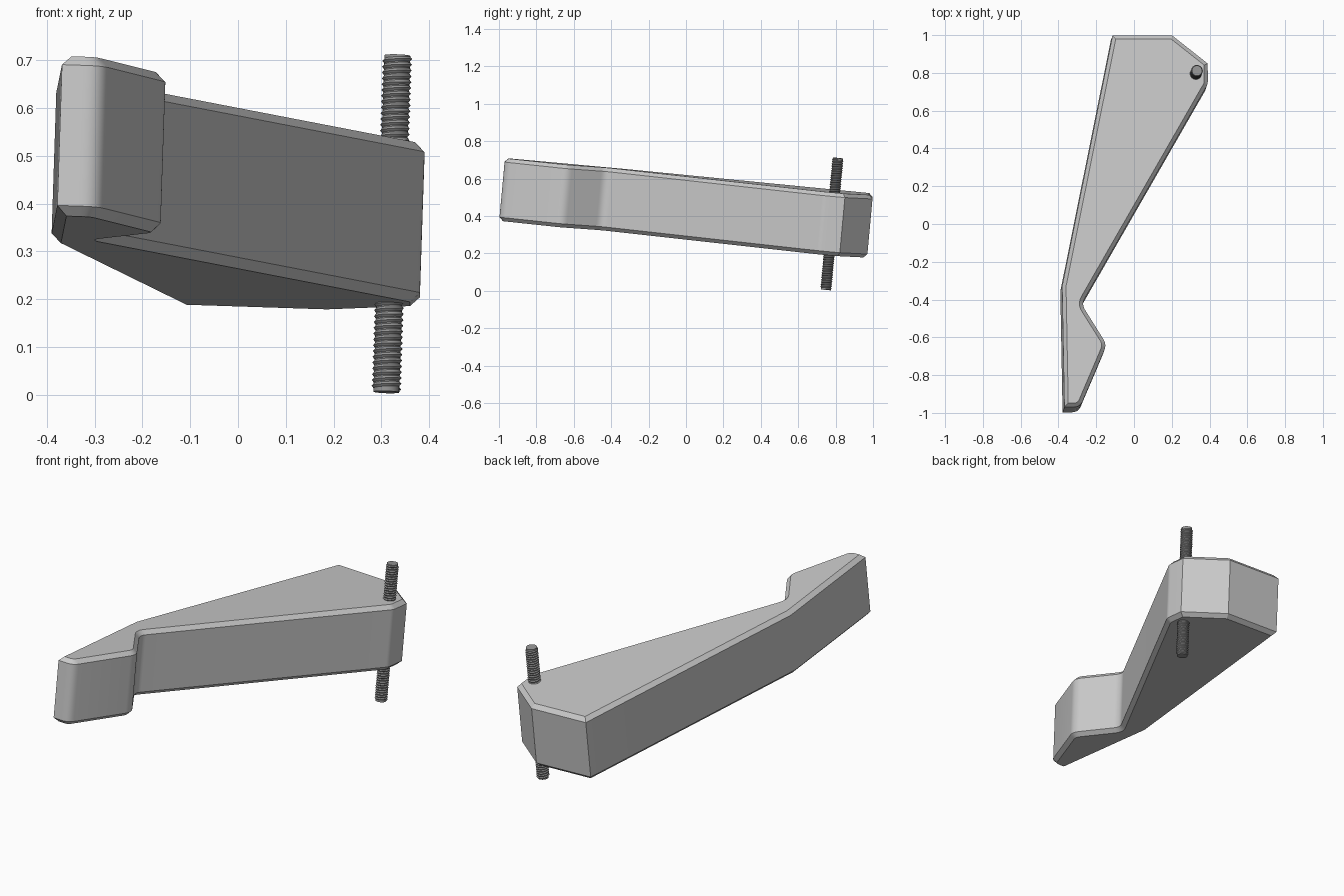
import bpy, bmesh, math
from mathutils import Vector

cube = bpy.data.objects.get("Cube")
if cube:
    bpy.data.objects.remove(cube)

# The whole assembly leans along this axis
AXIS = Vector((0.033, 0.092, 1)).normalized()
TILT = Vector((0, 0, 1)).rotation_difference(AXIS)


def material(name, value):
    mat = bpy.data.materials.new(name)
    mat.use_nodes = True
    colour = (value, value, value, 1)
    mat.diffuse_color = colour
    mat.node_tree.nodes["Principled BSDF"].inputs["Base Color"].default_value = colour
    return mat


def finish(bm, name, centre, mat):
    bmesh.ops.recalc_face_normals(bm, faces=bm.faces[:])
    mesh = bpy.data.meshes.new(name)
    bm.to_mesh(mesh)
    bm.free()
    mesh.materials.append(mat)
    obj = bpy.data.objects.new(name, mesh)
    bpy.context.collection.objects.link(obj)
    obj.location = centre
    obj.rotation_mode = 'QUATERNION'
    obj.rotation_quaternion = TILT
    bpy.ops.object.select_all(action='DESELECT')
    obj.select_set(True)
    bpy.context.view_layer.objects.active = obj
    bpy.ops.object.shade_smooth_by_angle(angle=math.radians(25))
    return obj


def rounded(corners, steps=6):
    """Outline points; corners with a cut distance become small curves."""
    points = []
    for i, (x, y, cut) in enumerate(corners):
        p = Vector((x, y))
        if not cut:
            points.append(p)
            continue
        before = Vector(corners[i - 1][:2])
        after = Vector(corners[(i + 1) % len(corners)][:2])
        a = p + (before - p).normalized() * cut
        b = p + (after - p).normalized() * cut
        for k in range(steps + 1):
            t = k / steps
            points.append(a * (1 - t) ** 2 + p * 2 * t * (1 - t) + b * t * t)
    return points


# Hooked lever plate: extruded outline with chamfered rims
def lever_plate(mat):
    thickness, chamfer = 0.336, 0.02
    outline = rounded([
        (-0.117, 0.988, 0), (0.2, 0.988, 0), (0.387, 0.84, 0),
        (0.387, 0.73, 0.015), (-0.284, -0.44, 0.035),
        (-0.15, -0.655, 0.035), (-0.292, -0.988, 0.035),
        (-0.375, -0.988, 0), (-0.386, -0.345, 0)])
    bm = bmesh.new()
    base = bm.faces.new([bm.verts.new((p.x, p.y, -thickness / 2)) for p in outline])
    top = bmesh.ops.extrude_face_region(bm, geom=[base], use_keep_orig=True)
    verts = [v for v in top["geom"] if isinstance(v, bmesh.types.BMVert)]
    bmesh.ops.translate(bm, verts=verts, vec=(0, 0, thickness))
    bmesh.ops.recalc_face_normals(bm, faces=bm.faces[:])
    rims = [e for e in bm.edges if abs(e.verts[0].co.z - e.verts[1].co.z) < 1e-5]
    bmesh.ops.bevel(bm, geom=rims, offset=chamfer, segments=1,
                    affect='EDGES', clamp_overlap=False)
    return finish(bm, "lever_plate", (0, 0, 0.441), mat)


# Threaded rod: helical ridge around a capped core
def threaded_rod(mat):
    length, pitch, sides = 0.708, 0.0122, 24
    ridge, valley = 0.031, 0.026
    bm = bmesh.new()
    bmesh.ops.create_cone(bm, cap_ends=True, segments=sides, radius1=valley + 0.001,
                          radius2=valley + 0.001, depth=length)
    count = int((length / pitch - 1) * sides)
    rows = []
    for i in range(count + 1):
        a = 2 * math.pi * i / sides
        z = -length / 2 + pitch * i / sides
        row = [(valley, 0), (ridge, pitch / 2), (valley, pitch)]
        rows.append([bm.verts.new((r * math.cos(a), r * math.sin(a), z + dz))
                     for r, dz in row])
    for p, q in zip(rows, rows[1:]):
        for k in range(2):
            bm.faces.new((p[k], q[k], q[k + 1], p[k + 1]))
    bmesh.ops.remove_doubles(bm, verts=bm.verts[:], dist=1e-5)
    return finish(bm, "threaded_rod", (0.322, 0.78, 0.358), mat)


lever_plate(material("light grey metal", 0.59))
threaded_rod(material("mid grey steel", 0.3))
